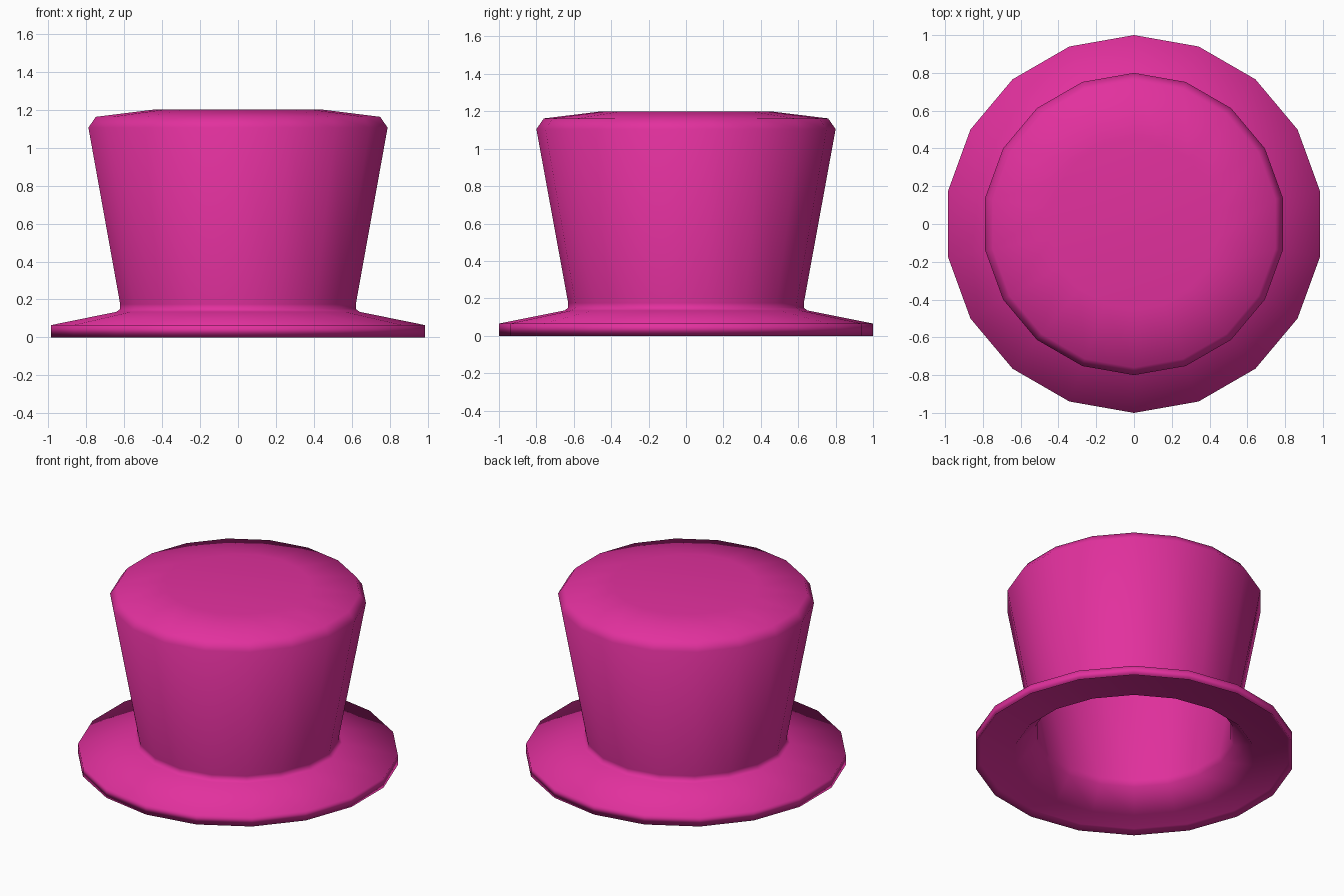
import bpy
import bmesh
from math import sin, cos, tau

SIDES = 18

cube = bpy.data.objects.get("Cube")
if cube:
    bpy.data.objects.remove(cube)

pink = bpy.data.materials.new("hot_pink_felt")
pink.use_nodes = True
color = (0.76, 0.03, 0.34, 1)
pink.diffuse_color = color
bsdf = pink.node_tree.nodes["Principled BSDF"]
bsdf.inputs["Base Color"].default_value = color
bsdf.inputs["Roughness"].default_value = 0.8


def lathe(name, profile):
    """Turn a (radius, height) profile around z and cap both ends."""
    bm = bmesh.new()
    rings = []
    for radius, height in profile:
        ring = []
        for i in range(SIDES):
            a = tau * i / SIDES
            ring.append(bm.verts.new((radius * sin(a), radius * cos(a), height)))
        rings.append(ring)
    for low, high in zip(rings, rings[1:]):
        for i in range(SIDES):
            j = (i + 1) % SIDES
            bm.faces.new((low[i], low[j], high[j], high[i]))
    bm.faces.new(rings[0])
    bm.faces.new(rings[-1])
    bmesh.ops.recalc_face_normals(bm, faces=bm.faces)
    for face in bm.faces:
        face.smooth = True
    mesh = bpy.data.meshes.new(name)
    bm.to_mesh(mesh)
    bm.free()
    mesh.materials.append(pink)
    obj = bpy.data.objects.new(name, mesh)
    bpy.context.collection.objects.link(obj)
    return obj


# Inside of the crown, from its ceiling down to the head opening
lining = [(0.44, 1.17), (0.74, 1.13), (0.775, 1.09), (0.61, 0.17), (0.63, 0.135), (0.75, 0)]
# Underside lip, edge and sloping top of the brim
brim = [(0.97, 0.03), (1, 0), (1, 0.065), (0.65, 0.135)]
# Flared crown with a bevelled, slightly domed top
crown = [(0.63, 0.15), (0.63, 0.175), (0.8, 1.105), (0.76, 1.162), (0.45, 1.2)]

lathe("top_hat", lining + brim + crown)
